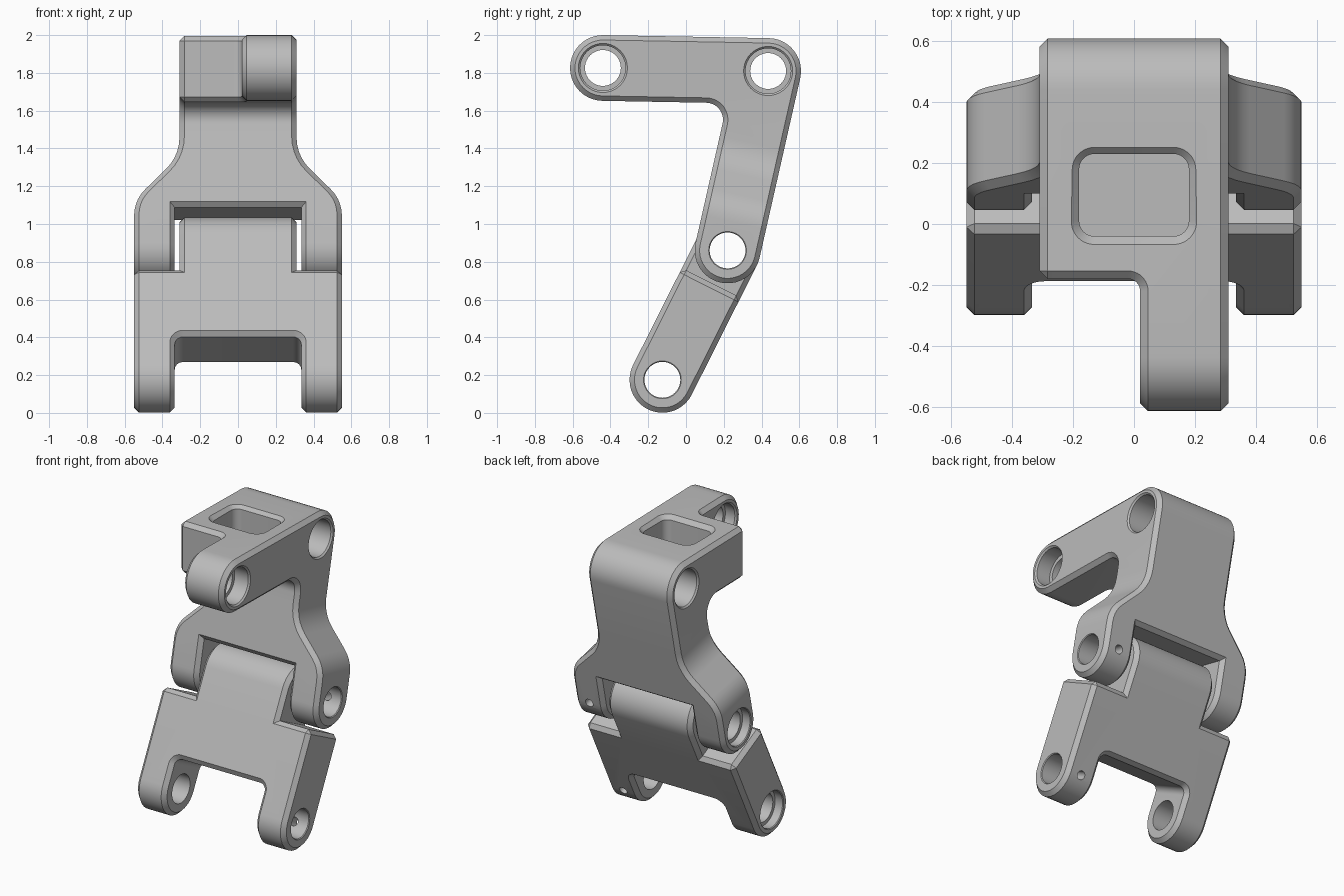
import bpy, bmesh, math
from mathutils import Vector

if "Cube" in bpy.data.objects:
    bpy.data.objects.remove(bpy.data.objects["Cube"], do_unlink=True)

metal = bpy.data.materials.new("plain_grey")
metal.use_nodes = True
metal.diffuse_color = (0.5, 0.5, 0.5, 1)
metal.node_tree.nodes["Principled BSDF"].inputs["Base Color"].default_value = (0.5, 0.5, 0.5, 1)

X, Y, Z = Vector((1, 0, 0)), Vector((0, 1, 0)), Vector((0, 0, 1))
R = 0.174        # half thickness of both links
HALF = 0.55      # half width of the forks
CHAMFER = 0.026


def rounded(corners):
    """Closed 2D outline from (x, y, radius) corners."""
    out = []
    pts = [Vector(c[:2]) for c in corners]
    for i, p in enumerate(pts):
        r = corners[i][2]
        if r == 0:
            out.append(p)
            continue
        a = (pts[i - 1] - p).normalized()
        b = (pts[(i + 1) % len(pts)] - p).normalized()
        half = a.angle(b) / 2
        c = p + (a + b).normalized() * (r / math.sin(half))
        v0 = p + a * (r / math.tan(half)) - c
        v1 = p + b * (r / math.tan(half)) - c
        w = math.pi - 2 * half
        n = max(2, math.ceil(w / math.radians(9)))
        for k in range(n + 1):
            t = k / n
            out.append(c + (v0 * math.sin((1 - t) * w) + v1 * math.sin(t * w)) / math.sin(w))
    return [p for i, p in enumerate(out) if (p - out[i - 1]).length > 1e-4]


def strip(path, inner):
    """Round-ended band of half width R along a path; inner is the elbow radius."""
    dirs = [(b - a).normalized() for a, b in zip(path, path[1:])]
    nrm = [Vector((-d.y, d.x)) for d in dirs]
    left, right = [], []
    for i, p in enumerate(path):
        if 0 < i < len(path) - 1:
            m = (nrm[i - 1] + nrm[i]) * (R / (1 + nrm[i - 1].dot(nrm[i])))
            left.append((*(p + m), R))
            right.append((*(p - m), inner))
        else:
            e = p - dirs[0] * R if i == 0 else p + dirs[-1] * R
            n = nrm[0] if i == 0 else nrm[-1]
            left.append((*(e + n * R), R))
            right.append((*(e - n * R), R))
    return rounded(left + right[::-1])


def mirrored(half):
    return rounded(half + [(-x, y, r) for x, y, r in reversed(half)])


def loft(name, rings):
    """Solid through a list of equal rings of points."""
    bm = bmesh.new()
    rows = [[bm.verts.new(p) for p in ring] for ring in rings]
    n = len(rows[0])
    for a, b in zip(rows, rows[1:]):
        for i in range(n):
            j = (i + 1) % n
            bm.faces.new((a[i], a[j], b[j], b[i]))
    bm.faces.new(rows[0][::-1])
    bm.faces.new(rows[-1])
    bmesh.ops.recalc_face_normals(bm, faces=bm.faces)
    me = bpy.data.meshes.new(name)
    bm.to_mesh(me)
    bm.free()
    me.materials.append(metal)
    ob = bpy.data.objects.new(name, me)
    bpy.context.collection.objects.link(ob)
    return ob


def prism(name, outline, u, v, w, origin, lo, hi):
    return loft(name, [[origin + u * p.x + v * p.y + w * t for p in outline] for t in (lo, hi)])


def turned(centre, axis, u, v, steps, sides=40):
    """Stepped round solid: steps are (position on axis, radius)."""
    turn = [2 * math.pi * i / sides for i in range(sides)]
    return loft("bore_cutter", [[centre + axis * t + (u * math.cos(a) + v * math.sin(a)) * r
                                 for a in turn] for t, r in steps])


def activate(ob):
    bpy.ops.object.select_all(action='DESELECT')
    ob.select_set(True)
    bpy.context.view_layer.objects.active = ob


def combine(ob, tool, operation='DIFFERENCE'):
    activate(ob)
    mod = ob.modifiers.new("shape", 'BOOLEAN')
    mod.operation, mod.solver, mod.object = operation, 'EXACT', tool
    bpy.ops.object.modifier_apply(modifier=mod.name)
    bpy.data.objects.remove(tool, do_unlink=True)


def chamfer(ob):
    """Chamfer every sharp outer edge."""
    bm = bmesh.new()
    bm.from_mesh(ob.data)
    bmesh.ops.remove_doubles(bm, verts=bm.verts, dist=1e-4)
    bmesh.ops.dissolve_limit(bm, angle_limit=0.01, verts=bm.verts, edges=bm.edges)
    bmesh.ops.recalc_face_normals(bm, faces=bm.faces)
    sharp = [e for e in bm.edges if e.is_manifold and e.is_convex
             and e.calc_face_angle(0) > math.radians(40)]
    bmesh.ops.bevel(bm, geom=sharp, offset=CHAMFER, offset_type='OFFSET', segments=1,
                    profile=0.5, affect='EDGES', clamp_overlap=False)
    bm.to_mesh(ob.data)
    bm.free()


def at(p):
    return Vector((0, p.x, p.y))


def axes(a, b):
    """Direction along a link and the direction out of its back."""
    s = (b - a).normalized()
    return at(s), at(Vector((s.y, -s.x)))


# Pivot centres in the side plane (y, z)
foot, hinge = Vector((-0.125, 0.175)), Vector((0.22, 0.86))
elbow, lug = Vector((0.435, 1.81)), Vector((-0.44, 1.826))

# Upper bracket: bent side profile trimmed to its forked front outline
along, back = axes(hinge, elbow)
upper = prism("upper_bracket", strip([lug, elbow, hinge], 0.09), Y, Z, X, Vector(), -0.8, 0.8)
fork = mirrored([(0.31, 2, 0), (0.31, 0.48, 0.24), (HALF, 0.24, 0.2),
                 (HALF, -0.4, 0), (0.335, -0.4, 0), (0.335, 0.2, 0)])
combine(upper, prism("outline_cutter", fork, X, along, back, at(hinge), -1.3, 1.3), 'INTERSECT')

# Cut the head back on one side to leave a single lug
notch = rounded([(0.02, -1, 0), (0.02, -0.18, 0.04), (-0.8, -0.18, 0), (-0.8, -1, 0)])
combine(upper, prism("notch_cutter", notch, X, Y, Z, Vector(), 1.3, 2.3))
chamfer(upper)

# Pocket in the top with a chamfered rim
pocket = []
for z, g in ((1.76, 0), (1.966, 0), (2.016, 0.05)):
    x, y0, y1, r = 0.18 + g, -0.04 - g, 0.23 + g, 0.05 + g
    ring = rounded([(x, y0, r), (x, y1, r), (-x, y1, r), (-x, y0, r)])
    pocket.append([Vector((p.x, p.y, z)) for p in ring])
combine(upper, loft("pocket_cutter", pocket))

# Lower link: straight side profile trimmed to a tongue and two feet
along_low, back_low = axes(foot, hinge)
lower = prism("lower_link", strip([foot, hinge], 0), Y, Z, X, Vector(), -0.8, 0.8)
plate = mirrored([(0.31, 1.2, 0), (0.31, 0.575, 0), (HALF, 0.575, 0),
                  (HALF, -0.4, 0), (0.335, -0.4, 0), (0.335, 0.18, 0.045)])
combine(lower, prism("outline_cutter", plate, X, along_low, back_low, at(foot), -0.5, 0.5), 'INTERSECT')
chamfer(lower)

# Pin bores, counterbored from the outside
SMALL, LARGE = 0.095, 0.12
head_bore = [(-0.35, 0.17), (-0.3, LARGE), (-0.06, LARGE), (-0.06, SMALL),
             (0.06, SMALL), (0.06, LARGE), (0.3, LARGE), (0.35, 0.17)]
lug_bore = [(-0.03, 0.18), (0.03, LARGE), (0.1, LARGE), (0.1, SMALL),
            (0.2, SMALL), (0.2, LARGE), (0.3, LARGE), (0.35, 0.17)]
fork_bore = [(-0.6, 0.175), (-0.545, LARGE), (-0.49, LARGE), (-0.49, SMALL),
             (0.545, SMALL), (0.6, 0.15)]
for part, pivot, steps in ((upper, elbow, head_bore), (upper, lug, lug_bore),
                           (upper, hinge, fork_bore), (lower, hinge, fork_bore),
                           (lower, foot, fork_bore)):
    combine(part, turned(at(pivot), X, Y, Z, steps))

# Set-screw holes through the back of the left fork legs
for part, pivot, s, n in ((upper, hinge, along, back), (lower, foot, along_low, back_low)):
    combine(part, turned(at(pivot) + X * 0.445, n, X, s, [(0.02, 0.028), (0.4, 0.028)], 20))

for part in (upper, lower):
    activate(part)
    bpy.ops.object.shade_smooth_by_angle(angle=math.radians(30))
